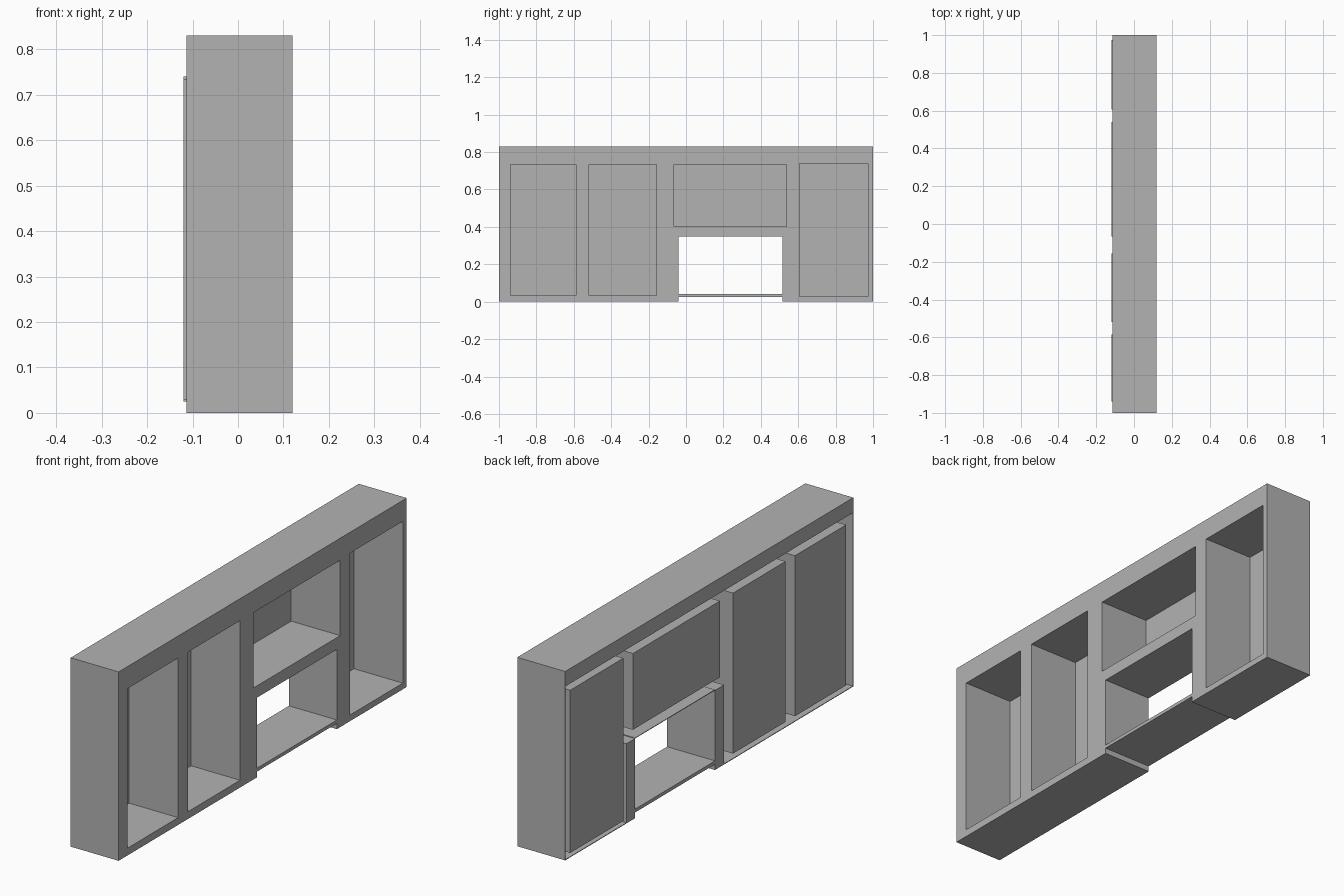
import bpy
import bmesh

cube = bpy.data.objects.get("Cube")
if cube:
    bpy.data.objects.remove(cube, do_unlink=True)

grey = bpy.data.materials.new("plain_grey")
grey.use_nodes = True
colour = (0.45, 0.45, 0.45, 1)
grey.diffuse_color = colour
grey.node_tree.nodes["Principled BSDF"].inputs["Base Color"].default_value = colour

FRONT, BACK, DOOR = 0.12, -0.113, -0.12
TOP, SKIN = 0.83, 0.003
GAP = (-0.04, 0.515)      # passage sides
GAP_TOP, GAP_BASE = 0.35, 0.04

# Each cubby: name, side limits, height limits
cubbies = [
    ("tall_cubby_a", -0.94, -0.585, 0.03, 0.735),
    ("tall_cubby_b", -0.52, -0.155, 0.03, 0.735),
    ("upper_cubby", -0.065, 0.54, 0.4, 0.735),
    ("tall_cubby_c", 0.605, 0.975, 0.025, 0.74),
]


def finish(name, bm):
    bmesh.ops.recalc_face_normals(bm, faces=bm.faces)
    mesh = bpy.data.meshes.new(name)
    bm.to_mesh(mesh)
    bm.free()
    mesh.materials.append(grey)
    obj = bpy.data.objects.new(name, mesh)
    bpy.context.collection.objects.link(obj)
    return obj


def box_mesh(x, y, z):
    bm = bmesh.new()
    bmesh.ops.create_cube(bm, size=1)
    for v in bm.verts:
        v.co = [lim[0] if c < 0 else lim[1] for c, lim in zip(v.co, (x, y, z))]
    return bm


def box(name, x, y, z):
    return finish(name, box_mesh(x, y, z))


def thicken(obj, offset):
    mod = obj.modifiers.new("skin", "SOLIDIFY")
    mod.thickness = SKIN
    mod.offset = offset


# Front sheet, a grid of cells that leaves out every opening
holes = [c[1:] for c in cubbies] + [(*GAP, 0, GAP_TOP)]
ys = sorted({-1, 1, *(v for h in holes for v in h[:2])})
zs = sorted({0, TOP, *(v for h in holes for v in h[2:])})
bm = bmesh.new()
for y0, y1 in zip(ys, ys[1:]):
    for z0, z1 in zip(zs, zs[1:]):
        y, z = (y0 + y1) / 2, (z0 + z1) / 2
        if any(a < y < b and c < z < d for a, b, c, d in holes):
            continue
        corners = ((y0, z0), (y1, z0), (y1, z1), (y0, z1))
        bm.faces.new([bm.verts.new((FRONT, *p)) for p in corners])
bmesh.ops.remove_doubles(bm, verts=bm.verts, dist=0.0001)
front = finish("front_sheet", bm)
if front.data.polygons[0].normal.x < 0:
    front.data.flip_normals()
thicken(front, -1)

# Cubbies, open at the front and standing proud at the back
for name, y0, y1, z0, z1 in cubbies:
    bm = box_mesh((DOOR, FRONT), (y0, y1), (z0, z1))
    bm.normal_update()
    mouth = [f for f in bm.faces if f.normal.x > 0.5]
    bmesh.ops.delete(bm, geom=mouth, context="FACES")
    obj = finish(name, bm)
    back = min(obj.data.polygons, key=lambda p: p.center.x)
    if back.normal.x > 0:
        obj.data.flip_normals()
    thicken(obj, -1)

# Outer walls
depth = (BACK, FRONT - SKIN / 2)
box("top_beam", depth, (-1, 1), (0.764, TOP))
for side, s in (("right_end", -1), ("left_end", 1)):
    box(side + "_wall", depth, sorted((s, s * (1 - SKIN))), (0, TOP))
for name, y0, y1 in (("floor_a", -1, GAP[0]), ("floor_b", GAP[1], 1)):
    box(name, depth, (y0, y1), (0, SKIN))

# Passage: two legs, a roof and a sill
box("passage_leg_a", depth, (GAP[0] - 0.063, GAP[0]), (0, GAP_TOP))
box("passage_leg_b", depth, (GAP[1], GAP[1] + 0.06), (0, GAP_TOP))
box("passage_roof", depth, GAP, (GAP_TOP, GAP_TOP + SKIN))
box("passage_sill", (BACK, FRONT), GAP, (0.025, GAP_BASE))
